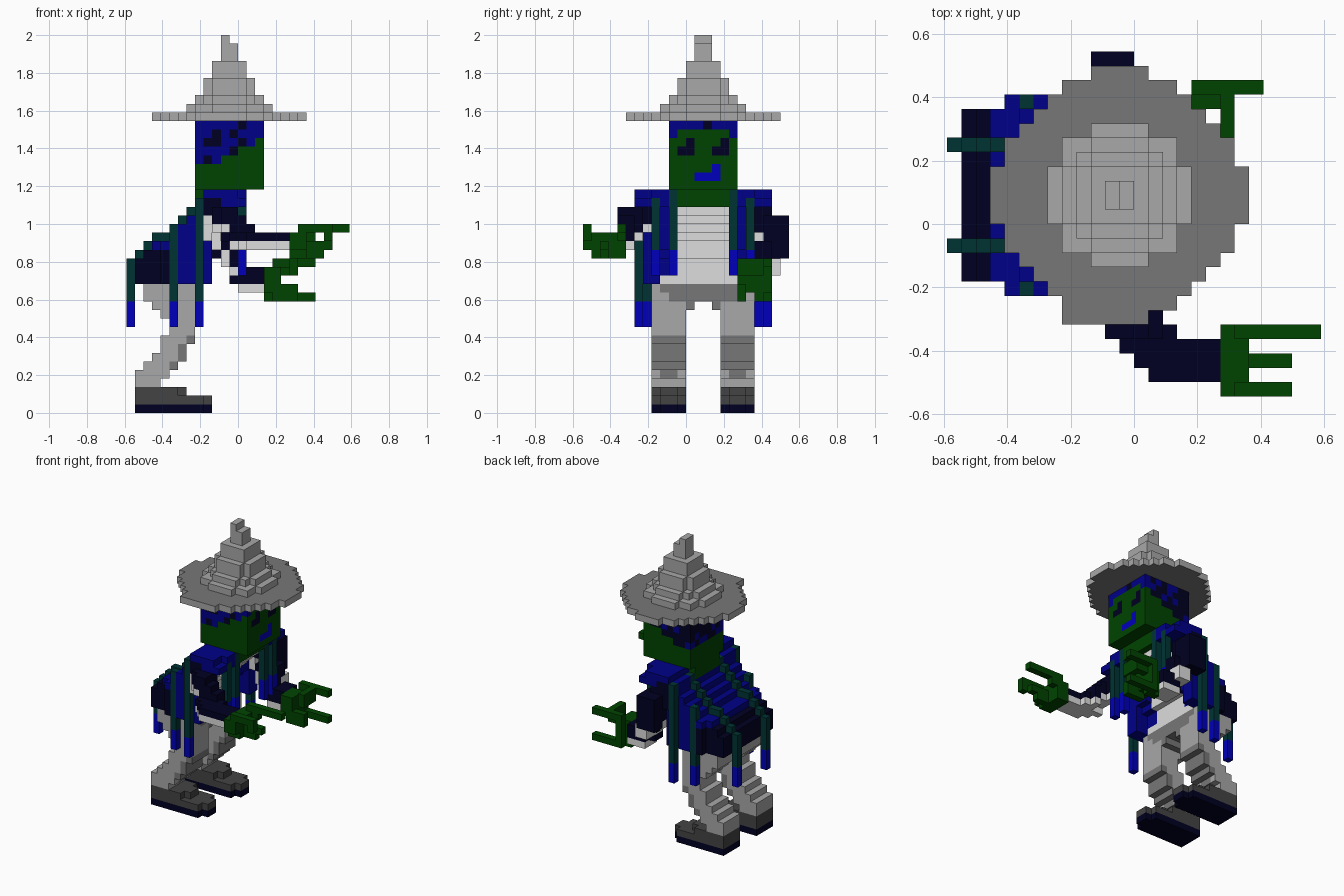
import bpy, bmesh, random
from mathutils import Vector

if "Cube" in bpy.data.objects:
    bpy.data.objects.remove(bpy.data.objects["Cube"], do_unlink=True)
random.seed(4)
U = 1 / 22                      # edge of one block
taken = set()                   # blocks already used by a part

# Colours as sRGB hex
HEX = {"white": 0xDDDDDD, "light_gray": 0xA8A8A8, "mid_gray": 0x777777,
       "dark_gray": 0x444444, "navy": 0x000022, "blue": 0x000088,
       "bright_blue": 0x0000BB, "teal": 0x003333, "green": 0x004400}
NAMES = list(HEX)


def linear(c):
    c /= 255
    return c / 12.92 if c <= 0.04045 else ((c + 0.055) / 1.055) ** 2.4


mats = []
for name, h in HEX.items():
    m = bpy.data.materials.new(name)
    m.use_nodes = True
    rgba = (linear(h >> 16), linear(h >> 8 & 255), linear(h & 255), 1)
    m.diffuse_color = rgba
    bsdf = m.node_tree.nodes["Principled BSDF"]
    bsdf.inputs["Base Color"].default_value = rgba
    bsdf.inputs["Roughness"].default_value = 0.9
    mats.append(m)


def box(cells, color, i, j, k):
    """Fill inclusive block ranges with a colour."""
    for a in range(i[0], i[1] + 1):
        for b in range(j[0], j[1] + 1):
            for c in range(k[0], k[1] + 1):
                cells[a, b, c] = color


def disc(cells, color, ci, cj, k, r, limit):
    """Fill a round layer of blocks."""
    for a in range(-r, r):
        for b in range(-r, r):
            if (a + .5) ** 2 + (b + .5) ** 2 <= limit:
                cells[ci + a, cj + b, k] = color


def both(j0, j1):
    """A j range and its mirror image across the body."""
    return (j0, j1), (27 - j1, 27 - j0)


def build(name, cells, flat_color=None):
    """Turn blocks into a skin of faces; flat_color paints level faces."""
    cells = {p: c for p, c in cells.items() if p not in taken}
    taken.update(cells)
    bm = bmesh.new()
    for (i, j, k), color in cells.items():
        centre = Vector((i - 12.5, j - 11.5, k + .5)) * U
        for axis in range(3):
            for s in (-1, 1):
                n = Vector((0, 0, 0))
                n[axis] = s
                if (i + int(n.x), j + int(n.y), k + int(n.z)) in cells:
                    continue
                u = Vector((0, 0, 0))
                u[(axis + 1) % 3] = 1
                v = n.cross(u)
                f = bm.faces.new([bm.verts.new(centre + (n + u * a + v * b) * U / 2)
                                  for a, b in ((-1, -1), (1, -1), (1, 1), (-1, 1))])
                paint = flat_color if flat_color and axis == 2 else color
                f.material_index = NAMES.index(paint)
    bmesh.ops.remove_doubles(bm, verts=bm.verts, dist=U / 20)
    me = bpy.data.meshes.new(name)
    bm.to_mesh(me)
    bm.free()
    for m in mats:
        me.materials.append(m)
    ob = bpy.data.objects.new(name, me)
    bpy.context.collection.objects.link(ob)


# Hat: wide brim, stepped cone, bent tip
brim = {}
disc(brim, "light_gray", 12, 14, 34, 9, 71)
box(brim, "light_gray", (3, 20), (12, 15), (34, 34))
box(brim, "light_gray", (10, 13), (5, 22), (34, 34))
box(brim, "light_gray", (8, 9), (5, 5), (34, 34))
build("hat_brim", brim, "mid_gray")
crown = {}
for k, r, limit in ((35, 5, 25), (36, 4, 15), (37, 3, 10), (38, 3, 10),
                    (39, 2, 5), (40, 2, 5), (41, 1, 1), (42, 1, 1)):
    disc(crown, "light_gray", 12, 14, k, r, limit)
box(crown, "light_gray", (11, 11), (13, 14), (43, 43))
build("hat_crown", crown)

# Head: green block, mottled hair by height, eyes and mouth on the +x face
head = {}
box(head, "green", (8, 15), (10, 17), (26, 33))
hairline = [29, 29, 29, 30, 30, 31, 31, 32]
for (i, j, k) in list(head):
    fringe = int(i == 15 and 10 < j < 17)
    if k >= hairline[i - 8] + fringe:
        blue_chance = 0.45 + 0.04 * (k - 29) + 0.03 * (i - 8)
        head[i, j, k] = "blue" if random.random() < blue_chance else "navy"
for j in (11, 15):
    for p in ((j, 30), (j + 1, 30), (j + 1, 31)):
        head[(15,) + p] = "navy"
for p in ((13, 27), (14, 27), (15, 27), (15, 28)):
    head[(15,) + p] = "bright_blue"
build("head", head)
neck = {}
box(neck, "green", (8, 13), (11, 16), (24, 25))
build("neck", neck)

# Hanging strands with bright tips
strands = {}
for i, j, top, bottom in ((0, 10, 17, 10), (5, 7, 21, 10), (8, 6, 24, 10),
                          (13, 10, 25, 16), (13, 8, 24, 16)):
    for side in both(j, j):
        box(strands, "teal", (i, i), side, (bottom + 3, top))
        box(strands, "bright_blue", (i, i), side, (bottom, bottom + 2))
# Strands running down the back of the cape
ridge = [17, 18, 19, 20, 20, 21, 22, 23, 24]
for i, top in enumerate(ridge):
    for side in both(10, 10):
        box(strands, "teal", (i, i), side, (top, top))
build("cape_strands", strands)

# Shirt front, stepping forward towards the neck
shirt = {}
chest = dict(zip(range(15, 24), (7, 7, 7, 8, 8, 9, 10, 11, 12)))
box(shirt, "white", (6, 7), (8, 19), (15, 15))
for k, front in chest.items():
    box(shirt, "white", (front - 2, front), (11, 16), (k, k))
build("shirt", shirt)

# Cape: sloping back, widening to the shoulders, open over the shirt
cape = {}
for i in range(1, 9):
    j0 = 8 if i < 4 else 7 if i < 8 else 6
    box(cape, "blue", (i, i), (j0, 27 - j0), (15, ridge[i] - (i < 8 and 1)))
cape = {p: c for p, c in cape.items()
        if not 9 <= p[1] <= 18 or p[0] <= chest.get(p[2], 12)}
for p in cape:
    if p[0] <= 2 or (p[0] <= 4 and p[2] <= 18):
        cape[p] = "navy"
for side in both(7, 8):
    box(cape, "blue", (9, 9), side, (15, 18))
# Shoulders, cut back at the outer edge
for outer, inner in zip(both(6, 7), both(8, 10)):
    box(cape, "blue", (9, 13), inner, (24, 25))
    box(cape, "blue", (9, 12), outer, (25, 25))
    box(cape, "blue", (11, 13), outer, (24, 24))
    box(cape, "navy", (9, 10), outer, (24, 24))
for side in both(7, 10):
    box(cape, "blue", (8, 9), side, (19, 23))
build("cape", cape)

# Raised arm on the -y side: navy steps with a pale lining below
arm = {}
for i, j, navy, white in ((9, (6, 8), (23, 23), (20, 22)),
                          (10, (5, 8), (22, 23), (21, 21)),
                          (11, (4, 7), (22, 23), (21, 21)),
                          (12, (4, 6), (21, 23), (20, 20)),
                          (13, (4, 5), (21, 22), (20, 20)),
                          (14, (4, 5), (20, 21), (19, 19)),
                          (15, (4, 4), (20, 20), (19, 19))):
    box(arm, "navy", (i, i), j, navy)
    box(arm, "white", (i, i), j, white)
for k, color in ((20, "navy"), (19, "white")):
    box(arm, color, (12, 18), (3, 3), (k, k))
    box(arm, color, (13, 18), (2, 2), (k, k))
    box(arm, color, (14, 18), (1, 1), (k, k))
build("raised_arm", arm)
hand = {}
for b in (((19, 20), (0, 4), (19, 20)), ((19, 20), (1, 4), (18, 18)),
          ((21, 25), (4, 4), (21, 21)), ((20, 21), (4, 4), (20, 21)),
          ((20, 23), (0, 0), (21, 21)), ((23, 23), (0, 0), (20, 20)),
          ((21, 22), (2, 2), (18, 18)), ((21, 23), (2, 2), (19, 19))):
    box(hand, "green", *b)
build("raised_hand", hand)

# Lowered arm on the +y side
arm = {}
for b in (((9, 11), (19, 21), (21, 23)), ((10, 12), (21, 23), (19, 22)),
          ((10, 12), (22, 23), (18, 22)), ((11, 13), (19, 21), (17, 19)),
          ((12, 13), (19, 20), (15, 17)), ((13, 15), (19, 21), (15, 16))):
    box(arm, "navy", *b)
for b in (((10, 10), (19, 20), (19, 20)), ((11, 11), (19, 20), (17, 18)),
          ((12, 12), (19, 20), (16, 16)), ((12, 13), (21, 22), (16, 17)),
          ((13, 15), (19, 21), (14, 14))):
    box(arm, "white", *b)
build("lowered_arm", arm)
hand = {}
for b in (((16, 17), (18, 20), (14, 16)), ((16, 17), (20, 20), (13, 13)),
          ((17, 17), (21, 21), (13, 17)), ((18, 19), (20, 20), (16, 16)),
          ((18, 21), (21, 21), (17, 17)), ((18, 21), (21, 21), (13, 13)),
          ((19, 19), (18, 20), (16, 17)), ((17, 19), (18, 18), (13, 14))):
    box(hand, "green", *b)
build("lowered_hand", hand)

# Hips, darker at the front, tapering to the crotch
hips = {}
box(hips, "light_gray", (2, 7), (8, 19), (13, 14))
box(hips, "mid_gray", (3, 7), (9, 18), (14, 14))
box(hips, "mid_gray", (3, 7), (10, 17), (13, 13))
for side in both(12, 12):
    box(hips, "mid_gray", (4, 7), side, (12, 12))
build("hips", hips)

# Bent legs, one (first, last) block pair per layer from the ankle up
layers = [(1, 3), (1, 4), (2, 5), (3, 6), (4, 6), (4, 7), (5, 7),
          (5, 7), (4, 7), (3, 7)]
for side, (j0, j1) in zip(("right", "left"), both(8, 11)):
    leg = {}
    for n, (i0, i1) in enumerate(layers):
        k = n + 3
        box(leg, "light_gray", (i0, i1), (j0, j1), (k, k))
        if 4 <= k <= 8:
            inset = int(k == 4)
            box(leg, "mid_gray", (i1, i1), (j0 + inset, j1 - inset), (k, k))
    build(side + "_leg", leg)
    # Boot with a dark sole and a rounded toe
    boot = {}
    for k, color in ((0, "navy"), (1, "dark_gray")):
        box(boot, color, (1, 8), (j0, j1), (k, k))
        box(boot, color, (9, 9), (j0 + 1, j1 - 1), (k, k))
    box(boot, "dark_gray", (1, 5), (j0, j1), (2, 2))
    box(boot, "dark_gray", (6, 6), (j0 + 1, j1 - 1), (2, 2))
    build(side + "_boot", boot)
